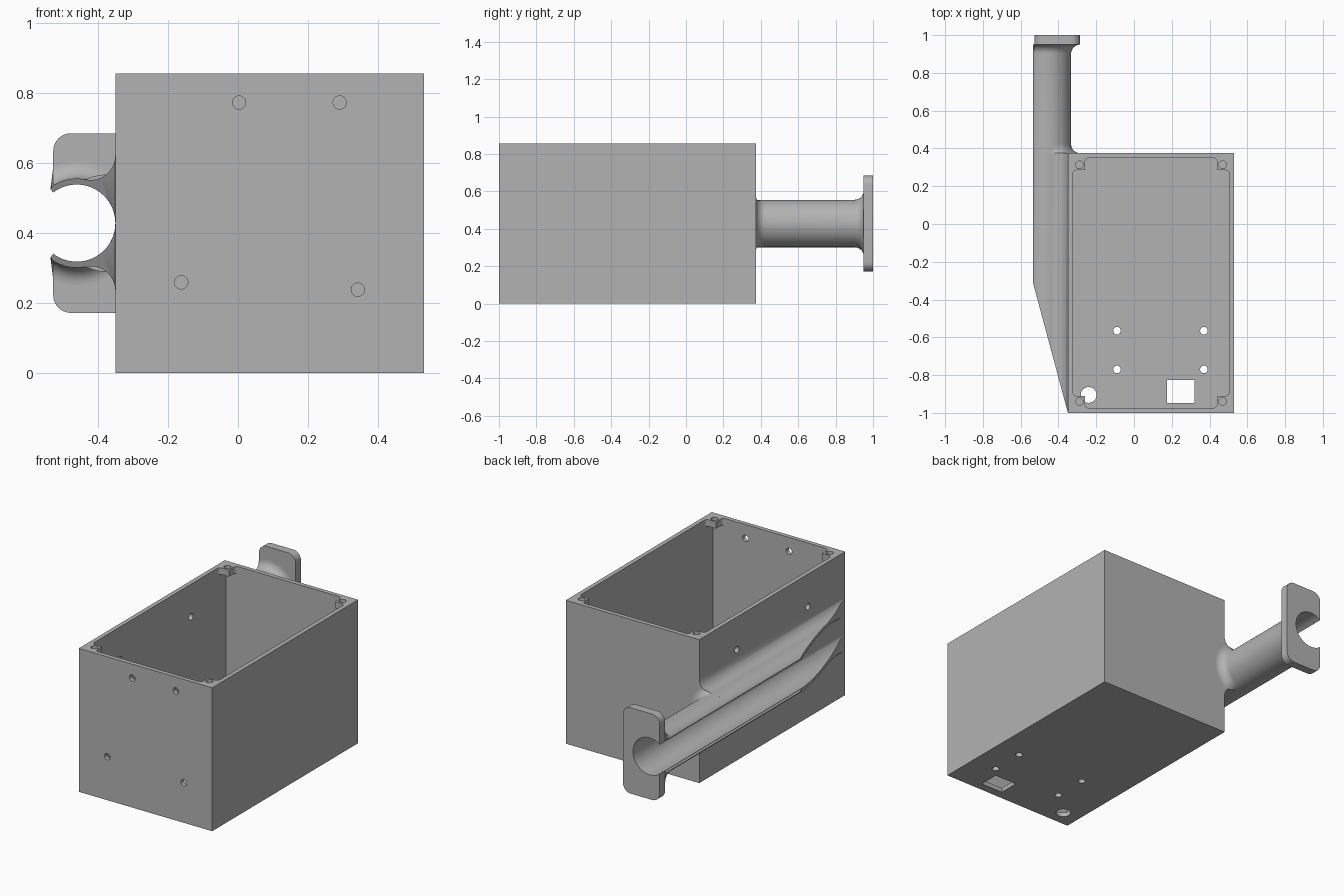
import bpy, bmesh
from math import sin, cos, acos, pi, radians, hypot

if "Cube" in bpy.data.objects:
    bpy.data.objects.remove(bpy.data.objects["Cube"], do_unlink=True)

grey = bpy.data.materials.new("plain grey")
grey.use_nodes = True
GREY = (0.45, 0.45, 0.45, 1)
grey.diffuse_color = GREY
grey.node_tree.nodes["Principled BSDF"].inputs["Base Color"].default_value = GREY

# Main dimensions
X0, X1, Y0, Y1, H = -0.35, 0.53, -1.0, 0.375, 0.855
WALL = 0.026
CX, CZ, R_IN, R_OUT = -0.46, 0.428, 0.11, 0.127
LIP = 0.067          # distance from tube axis to the open lips


def finish(name, bm):
    bmesh.ops.recalc_face_normals(bm, faces=bm.faces)
    me = bpy.data.meshes.new(name)
    bm.to_mesh(me)
    bm.free()
    ob = bpy.data.objects.new(name, me)
    bpy.context.collection.objects.link(ob)
    me.materials.append(grey)
    return ob


def add_prism(bm, pts, axis, lo, hi):
    place = {"x": lambda u, v, w: (w, u, v),
             "y": lambda u, v, w: (u, w, v),
             "z": lambda u, v, w: (u, v, w)}[axis]
    a = [bm.verts.new(place(u, v, lo)) for u, v in pts]
    b = [bm.verts.new(place(u, v, hi)) for u, v in pts]
    bridge(bm, a, b)
    bm.faces.new(a)
    bm.faces.new(b)


def bridge(bm, a, b):
    n = len(a)
    for i in range(n):
        j = (i + 1) % n
        bm.faces.new((a[i], a[j], b[j], b[i]))


def prism(name, pts, axis, lo, hi):
    bm = bmesh.new()
    add_prism(bm, pts, axis, lo, hi)
    return finish(name, bm)


def rect(u0, u1, v0, v1):
    return [(u0, v0), (u1, v0), (u1, v1), (u0, v1)]


def arc(cu, cv, r, a0, a1, n):
    return [(cu + r * cos(a0 + (a1 - a0) * i / n), cv + r * sin(a0 + (a1 - a0) * i / n))
            for i in range(n + 1)]


def circle(u, v, r, n=32):
    return arc(u, v, r, 0, 2 * pi, n)[:-1]


def activate(ob):
    bpy.ops.object.select_all(action="DESELECT")
    ob.select_set(True)
    bpy.context.view_layer.objects.active = ob


def cut(ob, pts, axis, lo, hi):
    cutter = prism("cutter", pts, axis, lo, hi)
    cutter.hide_render = True
    activate(ob)
    mod = ob.modifiers.new("cut", "BOOLEAN")
    mod.operation, mod.solver, mod.object = "DIFFERENCE", "EXACT", cutter
    bpy.ops.object.modifier_apply(modifier=mod.name)
    bpy.data.objects.remove(cutter, do_unlink=True)


def smooth(ob):
    activate(ob)
    bpy.ops.object.shade_smooth_by_angle(angle=radians(30))


# Open-topped box with drilled walls and floor
box = prism("box_shell", rect(X0, X1, Y0, Y1), "z", 0, H)
cut(box, rect(X0 + WALL, X1 - WALL, Y0 + WALL, Y1 - WALL), "z", WALL, H + 0.1)
for x, z in ((0.003, 0.772), (0.29, 0.772), (-0.162, 0.259), (0.342, 0.238)):
    cut(box, circle(x, z, 0.019), "y", Y0 - 0.05, Y0 + 0.05)
for y in (0.02, -0.65):
    cut(box, circle(y, 0.66, 0.019), "x", X0 - 0.05, X0 + 0.05)
for x in (-0.09, 0.37):
    for y in (-0.565, -0.77):
        cut(box, circle(x, y, 0.02), "z", -0.05, 0.05)
cut(box, circle(-0.24, -0.905, 0.042), "z", -0.05, 0.05)
cut(box, rect(0.175, 0.32, -0.948, -0.827), "z", -0.05, 0.05)

# Screw tabs in the four top corners
T, F = 0.064, 0.02
tab = ([(0, 0)] + arc(T + F, F, F, -pi / 2, -pi, 6) + [(T, T)]
       + arc(F, T + F, F, -pi / 2, -pi, 6))
bm = bmesh.new()
corners = [(x, y, sx, sy) for x, sx in ((X0 + WALL, 1), (X1 - WALL, -1))
           for y, sy in ((Y0 + WALL, 1), (Y1 - WALL, -1))]
for x, y, sx, sy in corners:
    add_prism(bm, [(x + sx * u, y + sy * v) for u, v in tab], "z", H - 0.04, H)
tabs = finish("corner_screw_tabs", bm)
for x, y, sx, sy in corners:
    cut(tabs, circle(x + sx * 0.035, y + sy * 0.035, 0.02), "z", H - 0.1, H + 0.1)

# Side channel: C-shaped rail blended into the box wall
a_out, a_in = acos(-LIP / R_OUT), acos(-LIP / R_IN)
FIL = 0.07
fx = X0 - FIL
fz = (((R_OUT + FIL) ** 2 - (fx - CX) ** 2)) ** 0.5
join = acos((fx - CX) / hypot(fx - CX, fz))
lip_pt = (CX - LIP - 0.008, CZ + (R_IN * sin(a_in) + R_OUT * sin(a_out)) / 2)
upper = ([(X0 + 0.01, CZ + fz)] + arc(fx, CZ + fz, FIL, 0, join - pi, 12)
         + arc(CX, CZ, R_OUT, join, a_out, 16)[1:] + [lip_pt]
         + arc(CX, CZ, R_IN, a_in, 0, 28))
lower = [(x, 2 * CZ - z) for x, z in reversed(upper[:-1])]
rail = prism("side_channel", upper + lower, "y", Y0 + 0.005, Y1)
cut(rail, [(-0.7, 0.305), (-0.34, -1.037), (-0.7, -1.1)], "z", 0, 1)

# Rear channel: C tube flaring into the box back and the end plate
N = 48
PLATE = 0.95


def ring(bm, y, grow, whole):
    verts = []
    limit = acos(-LIP / (R_OUT + (grow if whole else 0)))
    for i in range(N + 1):
        a = limit * (2 * i / N - 1)
        weight = 1 if whole else min(1, max(0, (radians(78) - abs(a)) / radians(26)))
        r = R_OUT + grow * weight
        verts.append((CX + r * cos(a), y, CZ + r * sin(a)))
    verts.append((CX - LIP - 0.008, y, lip_pt[1]))
    for x, z in arc(CX, CZ, R_IN, a_in, -a_in, N):
        verts.append((x, y, z))
    verts.append((CX - LIP - 0.008, y, 2 * CZ - lip_pt[1]))
    return [bm.verts.new(v) for v in verts]


bm = bmesh.new()
S = 0.048
steps = [i * pi / 16 for i in range(9)]
rings = [ring(bm, Y1 + S * (1 - cos(t)), S * (1 - sin(t)), False) for t in steps]
rings += [ring(bm, PLATE - S * (1 - cos(t)), S * (1 - sin(t)), True) for t in reversed(steps)]
for a, b in zip(rings, rings[1:]):
    bridge(bm, a, b)
bm.faces.new(rings[0])
bm.faces.new(rings[-1])
tube = finish("rear_channel", bm)

# End plate with rounded corners and an open round notch
PX0, PX1, PZ0, PZ1, PR = -0.527, -0.285, 0.172, 0.684, 0.05
outline = (arc(PX1 - PR, PZ1 - PR, PR, 0, pi / 2, 8) + arc(PX0 + PR, PZ1 - PR, PR, pi / 2, pi, 8)
           + arc(PX0 + PR, PZ0 + PR, PR, pi, 1.5 * pi, 8)
           + arc(PX1 - PR, PZ0 + PR, PR, 1.5 * pi, 2 * pi, 8))
plate = prism("end_plate", outline, "y", PLATE, 1.0)
cut(plate, circle(CX, CZ, R_IN, 64), "y", 0.9, 1.1)

for ob in (box, tabs, rail, tube, plate):
    smooth(ob)
